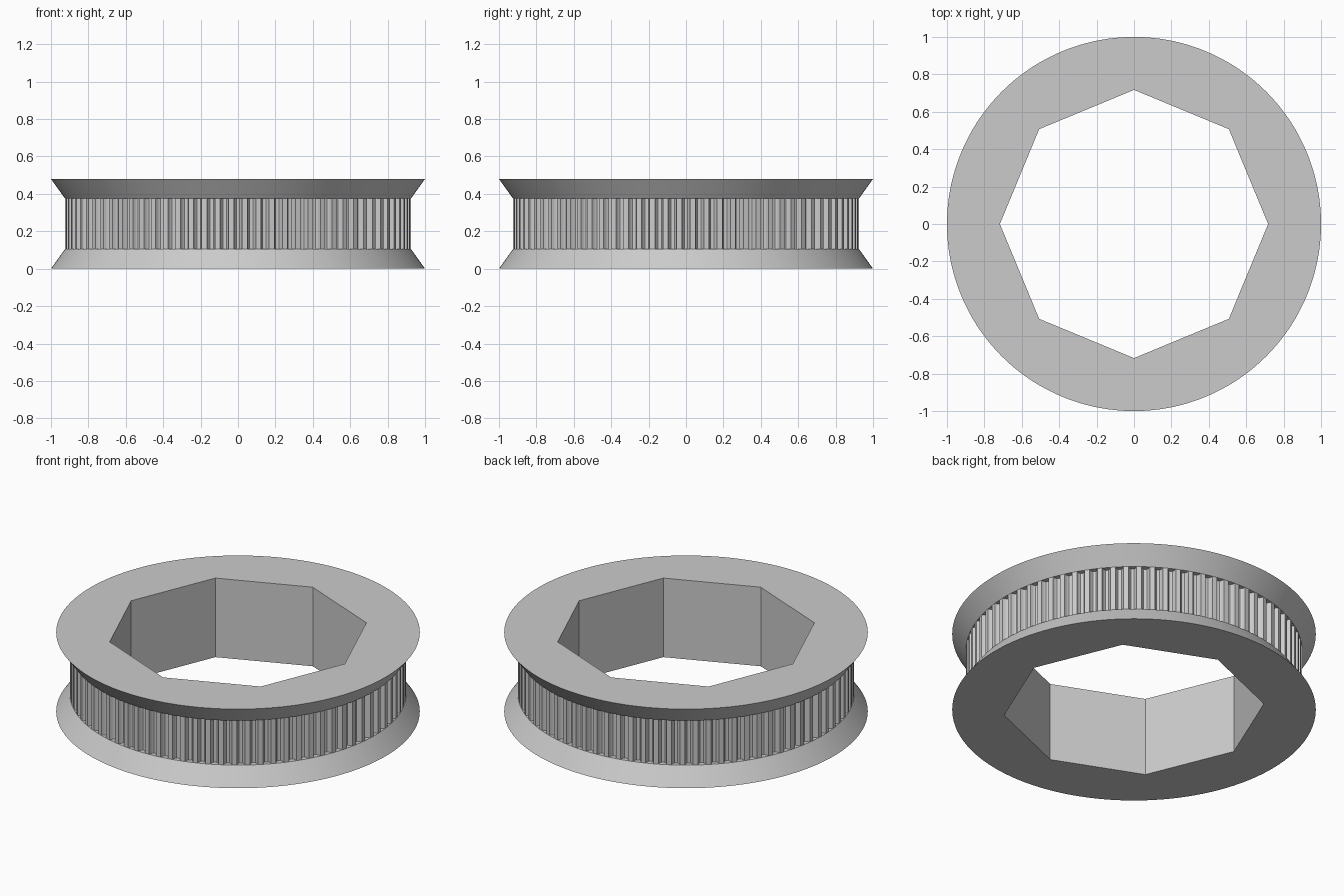
import bpy, bmesh
from math import cos, sin, pi

cube = bpy.data.objects.get("Cube")
if cube:
    bpy.data.objects.remove(cube)

TEETH = 80
HEIGHT, FLANGE = 0.48, 0.105
RIM, HUB, BORE, DEPTH = 1.0, 0.925, 0.717, 0.03

# One rounded belt groove: fraction of the pitch, fraction of the depth
half = [(0.13, 0.93), (0.22, 0.7), (0.27, 0.35), (0.31, 0)]
groove = [(0, 1)] + half + [(1 - f, d) for f, d in reversed(half)]
samples = [((t + f) * 2 * pi / TEETH, d) for t in range(TEETH) for f, d in groove]


def octagon(angle, depth):
    side = pi / 4
    return BORE * cos(side / 2) / cos(angle % side - side / 2)


def toothed(angle, depth):
    return HUB - DEPTH * depth


def circle(radius):
    return lambda angle, depth: radius


# Rings running from the bore, round the outside and back to the bore
rings = [
    (octagon, 0), (circle(RIM), 0), (circle(HUB), FLANGE), (toothed, FLANGE),
    (toothed, HEIGHT - FLANGE), (circle(HUB), HEIGHT - FLANGE),
    (circle(RIM), HEIGHT), (octagon, HEIGHT),
]
bm = bmesh.new()
loops = []
for radius, z in rings:
    loops.append([bm.verts.new((radius(a, d) * cos(a), radius(a, d) * sin(a), z))
                  for a, d in samples])
count = len(samples)
for k, low in enumerate(loops):
    high = loops[(k + 1) % len(loops)]
    for i in range(count):
        j = (i + 1) % count
        bm.faces.new((low[i], low[j], high[j], high[i]))

# Merge the ledges away where the tooth tips meet the flanges
bmesh.ops.remove_doubles(bm, verts=bm.verts, dist=0.0001)
bmesh.ops.recalc_face_normals(bm, faces=bm.faces)
mesh = bpy.data.meshes.new("toothed_pulley")
bm.to_mesh(mesh)
bm.free()
pulley = bpy.data.objects.new("toothed_pulley", mesh)
bpy.context.collection.objects.link(pulley)

# Plain grey
grey = bpy.data.materials.new("light_grey")
grey.use_nodes = True
colour = (0.6, 0.6, 0.6, 1)
grey.diffuse_color = colour
grey.node_tree.nodes["Principled BSDF"].inputs["Base Color"].default_value = colour
mesh.materials.append(grey)

# Smooth cones and grooves, sharp bore and rims
bpy.ops.object.select_all(action="DESELECT")
pulley.select_set(True)
bpy.context.view_layer.objects.active = pulley
bpy.ops.object.shade_smooth_by_angle(angle=pi / 6)
